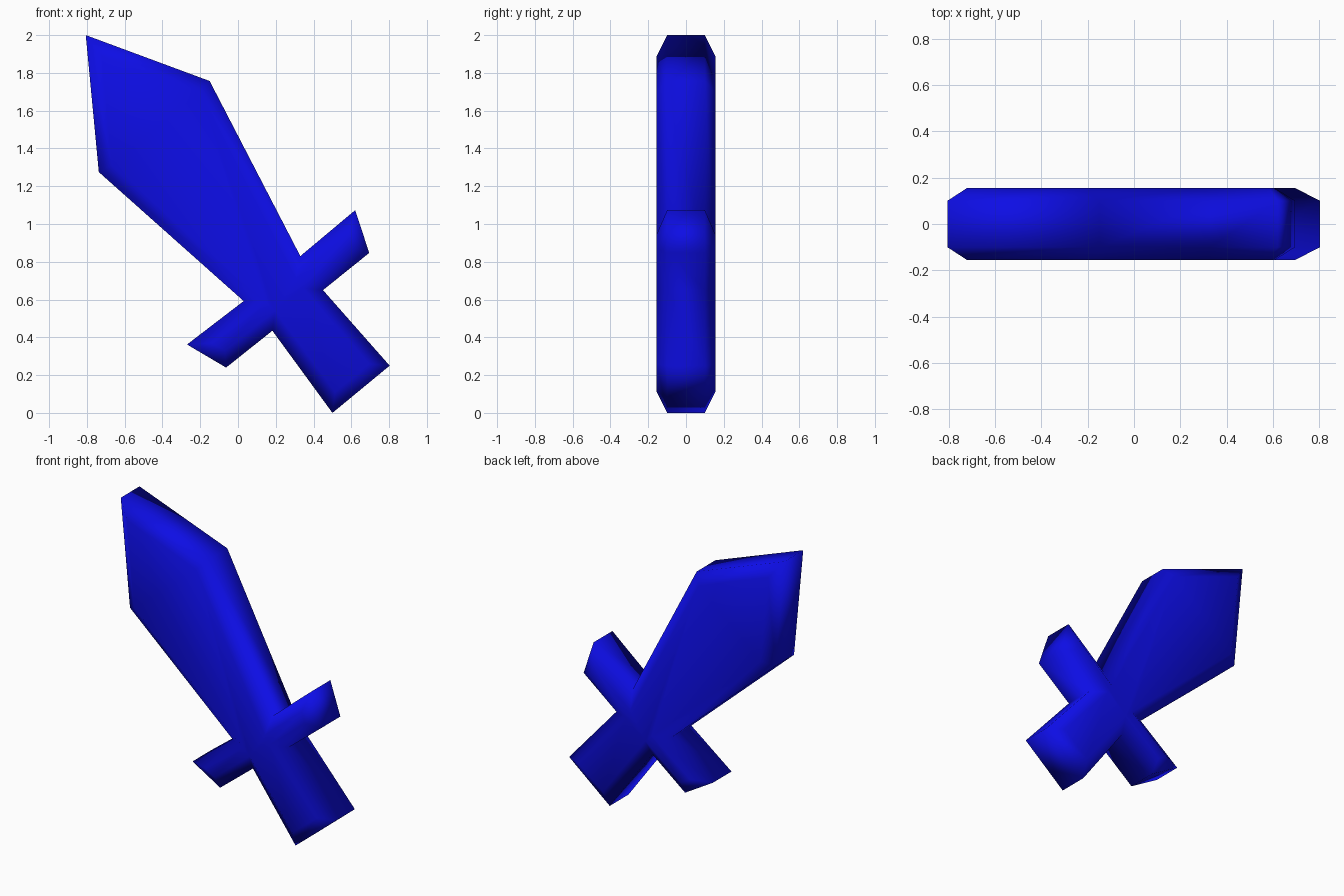
import bpy, bmesh
from mathutils import Vector

if "Cube" in bpy.data.objects:
    bpy.data.objects.remove(bpy.data.objects["Cube"])

# sword outline in the x-z plane, clockwise from the tip
OUTLINE = [Vector(p) for p in [
    (-0.806, 2.0), (-0.15, 1.757), (0.33, 0.83), (0.62, 1.073), (0.695, 0.847),
    (0.45, 0.65), (0.803, 0.25), (0.50, 0.005), (0.182, 0.435), (-0.063, 0.24),
    (-0.27, 0.362), (0.03, 0.592), (-0.737, 1.275)]]
INSET, Y_SIDE, Y_FACE = 0.074, 0.10, 0.155


def inset(points, d):
    """Move every edge of a clockwise outline inwards by d."""
    out = []
    for i, p in enumerate(points):
        a = (p - points[i - 1]).normalized()
        b = (points[(i + 1) % len(points)] - p).normalized()
        na, nb = Vector((a.y, -a.x)), Vector((b.y, -b.x))
        out.append(p + (na + nb) * d / (1 + na.dot(nb)))
    return out


inner = inset(OUTLINE, INSET)
bm = bmesh.new()

# four rings: front face, two side rings, back face
rings = [[bm.verts.new((p.x, y, p.y - 0.005 * (p.y < 0.006))) for p in pts]
         for pts, y in ((inner, -Y_FACE), (OUTLINE, -Y_SIDE),
                        (OUTLINE, Y_SIDE), (inner, Y_FACE))]
n = len(OUTLINE)
for r0, r1 in zip(rings, rings[1:]):
    for i in range(n):
        j = (i + 1) % n
        bm.faces.new((r0[i], r0[j], r1[j], r1[i]))
caps = [bm.faces.new(rings[0]), bm.faces.new(rings[-1])]
bmesh.ops.triangulate(bm, faces=caps)
bmesh.ops.recalc_face_normals(bm, faces=bm.faces)
for f in bm.faces:
    f.smooth = True

mesh = bpy.data.meshes.new("sword")
bm.to_mesh(mesh)
bm.free()

# single blue colour
blue = bpy.data.materials.new("blue")
blue.diffuse_color = (0.004, 0.004, 0.78, 1)
blue.use_nodes = True
blue.node_tree.nodes["Principled BSDF"].inputs["Base Color"].default_value = blue.diffuse_color
mesh.materials.append(blue)
bpy.context.collection.objects.link(bpy.data.objects.new("sword", mesh))
